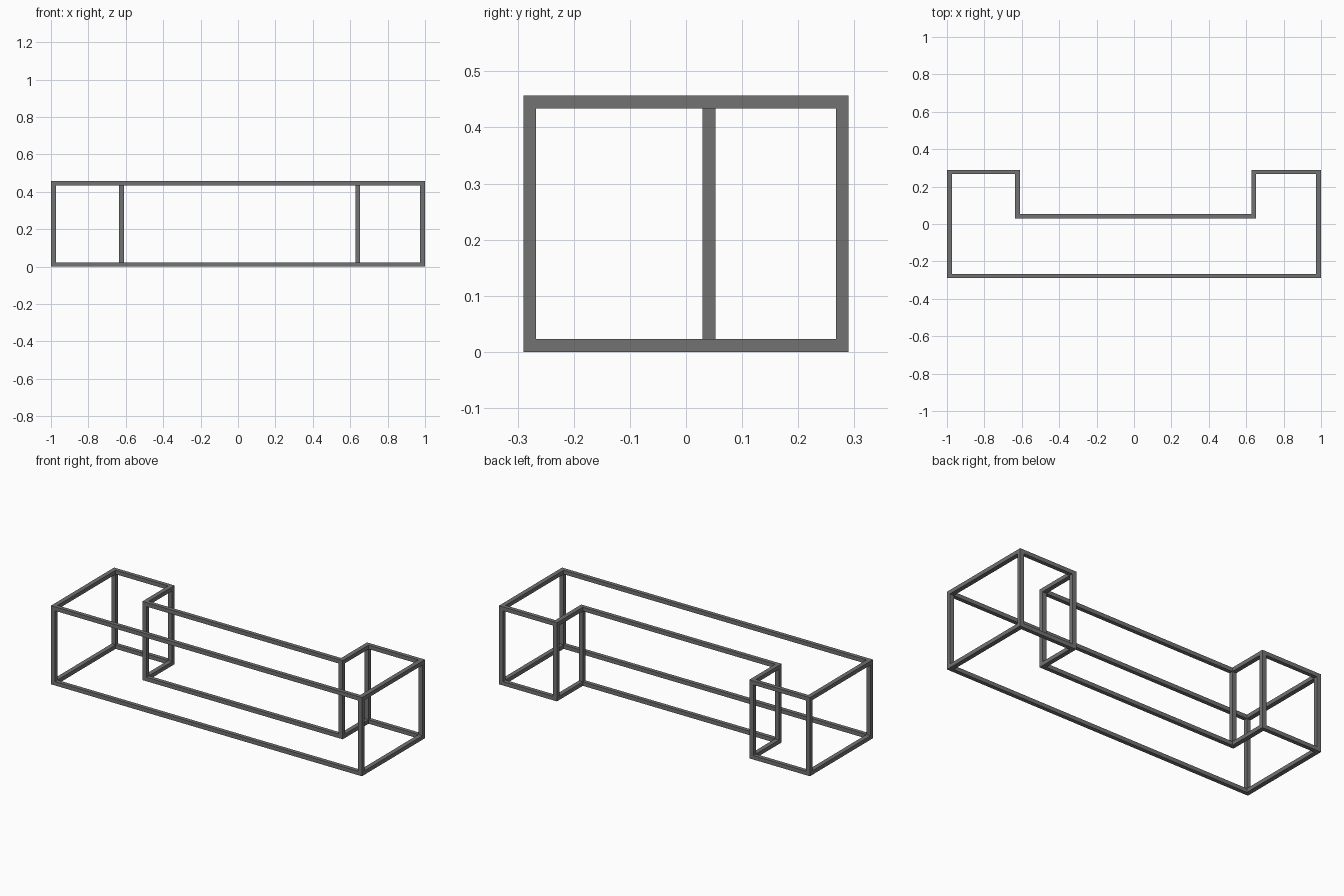
import bpy
import bmesh
from mathutils import Matrix, Vector

cube = bpy.data.objects.get("Cube")
if cube:
    bpy.data.objects.remove(cube, do_unlink=True)

# Dark grey painted metal
grey = bpy.data.materials.new("dark_grey_metal")
grey.use_nodes = True
colour = (0.17, 0.17, 0.17, 1)
grey.diffuse_color = colour
grey.node_tree.nodes["Principled BSDF"].inputs["Base Color"].default_value = colour

# Bar section and overall height
BAR = Vector((0.026, 0.023, 0.023))
HEIGHT = 0.457


def bar(name, low, high):
    """Square bar filling the box between two corners."""
    size = high - low
    bm = bmesh.new()
    bmesh.ops.create_cube(bm, size=1, matrix=Matrix.Translation((low + high) / 2)
                          @ Matrix.Diagonal((*size, 1)))
    mesh = bpy.data.meshes.new(name)
    bm.to_mesh(mesh)
    bm.free()
    mesh.materials.append(grey)
    bpy.context.collection.objects.link(bpy.data.objects.new(name, mesh))


# Bar centre lines of the recessed plan, counter-clockwise from the front right
X, Y = 1 - BAR.x / 2, 0.29 - BAR.y / 2
IN_R, IN_L, IN_Y = -0.623, 0.64, 0.041
corners = [
    ("front_right", -X, -Y), ("front_left", X, -Y),
    ("back_left", X, Y), ("recess_outer_left", IN_L, Y),
    ("recess_inner_left", IN_L, IN_Y), ("recess_inner_right", IN_R, IN_Y),
    ("recess_outer_right", IN_R, Y), ("back_right", -X, Y),
]

half = BAR / 2
for i, (name, x, y) in enumerate(corners):
    # Upright post at each corner
    base = Vector((x, y, half.z))
    top = Vector((x, y, HEIGHT - half.z))
    bar(name + "_post", base - half, top + half)

    # Bottom and top rails running to the next corner
    _, nx, ny = corners[(i + 1) % len(corners)]
    axis = 0 if abs(nx - x) > abs(ny - y) else 1
    for level, z in (("bottom", base.z), ("top", top.z)):
        low = Vector((min(x, nx), min(y, ny), z)) - half
        high = Vector((max(x, nx), max(y, ny), z)) + half
        low[axis] += BAR[axis]
        high[axis] -= BAR[axis]
        bar(f"{name}_{level}_rail", low, high)
